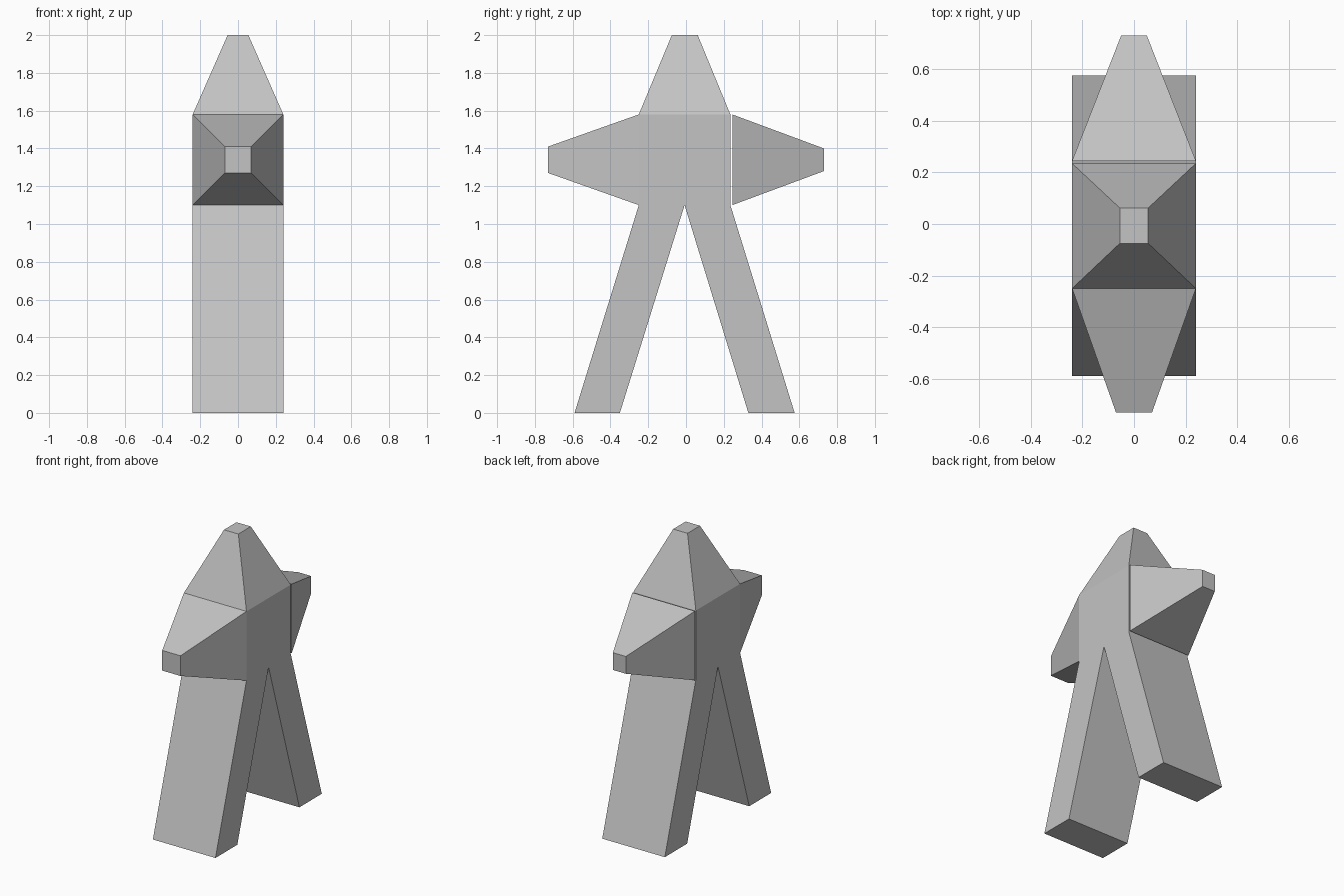
import bpy
import bmesh
from mathutils import Vector

default = bpy.data.objects.get("Cube")
if default:
    bpy.data.objects.remove(default, do_unlink=True)

grey = bpy.data.materials.new("light grey")
grey.use_nodes = True
colour = (0.55, 0.55, 0.55, 1)
grey.diffuse_color = colour
grey.node_tree.nodes["Principled BSDF"].inputs["Base Color"].default_value = colour


def fit(verts, low, high):
    """Move box corners so they span low to high on every axis."""
    centre = sum((v.co for v in verts), Vector()) / len(verts)
    for v in verts:
        v.co = [high[i] if v.co[i] > centre[i] else low[i] for i in range(3)]


def face_towards(bm, direction):
    bm.normal_update()
    return max(bm.faces, key=lambda f: f.normal.dot(Vector(direction)))


def extrude_to(bm, face, low, high):
    """Extrude one face into a tapered limb that ends in the given rectangle."""
    cap = bmesh.ops.extrude_discrete_faces(bm, faces=[face])["faces"][0]
    fit(list(cap.verts), low, high)


def finish(bm, name):
    bmesh.ops.recalc_face_normals(bm, faces=bm.faces)
    mesh = bpy.data.meshes.new(name)
    bm.to_mesh(mesh)
    bm.free()
    mesh.materials.append(grey)
    bpy.context.collection.objects.link(bpy.data.objects.new(name, mesh))


W = 0.24          # half width
HIP, NECK = 1.1, 1.58
FRONT, BACK = -0.25, 0.235

# Torso
bm = bmesh.new()
bmesh.ops.create_cube(bm, size=1)
fit(list(bm.verts), (-W, FRONT, HIP), (W, BACK, NECK))

# Head and front arm grown from the torso
extrude_to(bm, face_towards(bm, (0, 0, 1)), (-0.055, -0.075, 2), (0.055, 0.062, 2))
extrude_to(bm, face_towards(bm, (0, -1, 0)), (-0.07, -0.73, 1.27), (0.07, -0.73, 1.41))

# Split the underside in two and grow a splayed leg from each half
under = face_towards(bm, (0, 0, -1))
sides = [e for e in under.edges if abs(e.verts[0].co.y - e.verts[1].co.y) > 0.1]
bmesh.ops.subdivide_edges(bm, edges=sides, cuts=1)
bm.normal_update()
halves = [f for f in bm.faces if f.normal.z < -0.99]
for half in halves:
    near, far = (-0.59, -0.35) if half.calc_center_median().y < 0 else (0.33, 0.575)
    extrude_to(bm, half, (-W, near, 0), (W, far, 0))
finish(bm, "torso_head_legs_front_arm")

# Back arm, a separate tapered block just behind the torso
bm = bmesh.new()
bmesh.ops.create_cube(bm, size=1)
fit(list(bm.verts), (-W, 0.245, HIP), (W, 0.73, NECK))
tip = face_towards(bm, (0, 1, 0))
fit(list(tip.verts), (-0.05, 0.73, 1.28), (0.05, 0.73, 1.4))
finish(bm, "back_arm")
